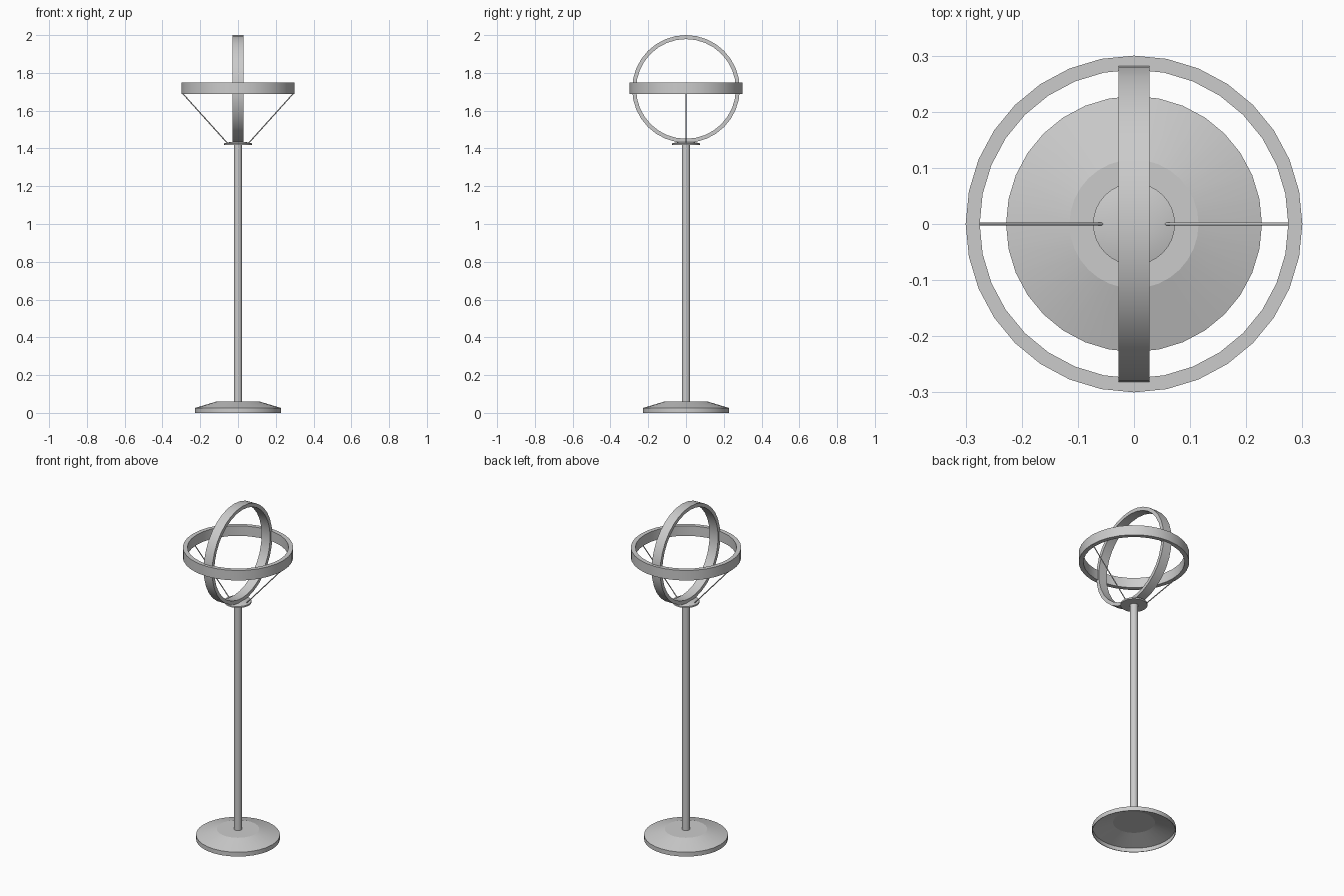
import bpy
import bmesh
import math
from mathutils import Matrix, Vector

cube = bpy.data.objects.get("Cube")
if cube:
    bpy.data.objects.remove(cube, do_unlink=True)

grey = bpy.data.materials.new("satin grey metal")
grey.use_nodes = True
grey.diffuse_color = (0.6, 0.6, 0.6, 1)
grey.node_tree.nodes["Principled BSDF"].inputs["Base Color"].default_value = (0.6, 0.6, 0.6, 1)


def lathe(name, profile, closed=False, segments=32, matrix=Matrix(), recalc=True):
    """Revolve a (radius, height) profile around z, then place it."""
    bm = bmesh.new()
    verts = [bm.verts.new((r, 0, z)) for r, z in profile]
    edges = [bm.edges.new(pair) for pair in zip(verts, verts[1:])]
    if closed:
        edges.append(bm.edges.new((verts[-1], verts[0])))
    bmesh.ops.spin(bm, geom=verts + edges, axis=(0, 0, 1), cent=(0, 0, 0),
                   angle=math.tau, steps=segments)
    bmesh.ops.remove_doubles(bm, verts=bm.verts, dist=0.0001)
    bmesh.ops.recalc_face_normals(bm, faces=bm.faces)
    bm.transform(matrix)
    mesh = bpy.data.meshes.new(name)
    bm.to_mesh(mesh)
    bm.free()
    mesh.materials.append(grey)
    obj = bpy.data.objects.new(name, mesh)
    bpy.context.collection.objects.link(obj)
    bpy.ops.object.select_all(action='DESELECT')
    obj.select_set(True)
    bpy.context.view_layer.objects.active = obj
    bpy.ops.object.shade_smooth_by_angle(angle=math.radians(16))
    return obj


def ring(name, outer, inner, width, matrix):
    h = width / 2
    return lathe(name, [(inner, -h), (outer, -h), (outer, h), (inner, h)], True, matrix=matrix)


# Hollow foot: thin shell, open underneath
lathe("base", [(0.228, 0), (0.228, 0.026), (0.115, 0.06), (0, 0.06),
               (0, 0.057), (0.114, 0.057), (0.225, 0.024), (0.225, 0)], closed=True)

# Pole and the small domed plate on top of it
lathe("pole", [(0, 0.058), (0.022, 0.058), (0.022, 1.42), (0, 1.42)])
lathe("top_plate", [(0, 1.418), (0.073, 1.418), (0.073, 1.427),
                    (0.055, 1.432), (0.03, 1.435), (0, 1.436)])

# Two crossed rings
ring("horizontal_ring", 0.3, 0.275, 0.06, Matrix.Translation((0, 0, 1.718)))
ring("vertical_ring", 0.285, 0.264, 0.056,
     Matrix.Translation((0, 0, 1.715)) @ Matrix.Rotation(math.pi / 2, 4, 'Y'))

# Thin struts holding the horizontal ring
for side, label in ((1, "left"), (-1, "right")):
    start = Vector((side * 0.056, 0, 1.428))
    span = Vector((side * 0.292, 0, 1.69)) - start
    place = Matrix.Translation(start) @ span.to_track_quat('Z', 'Y').to_matrix().to_4x4()
    lathe(label + "_strut", [(0, 0), (0.003, 0), (0.003, span.length), (0, span.length)],
          segments=12, matrix=place)
